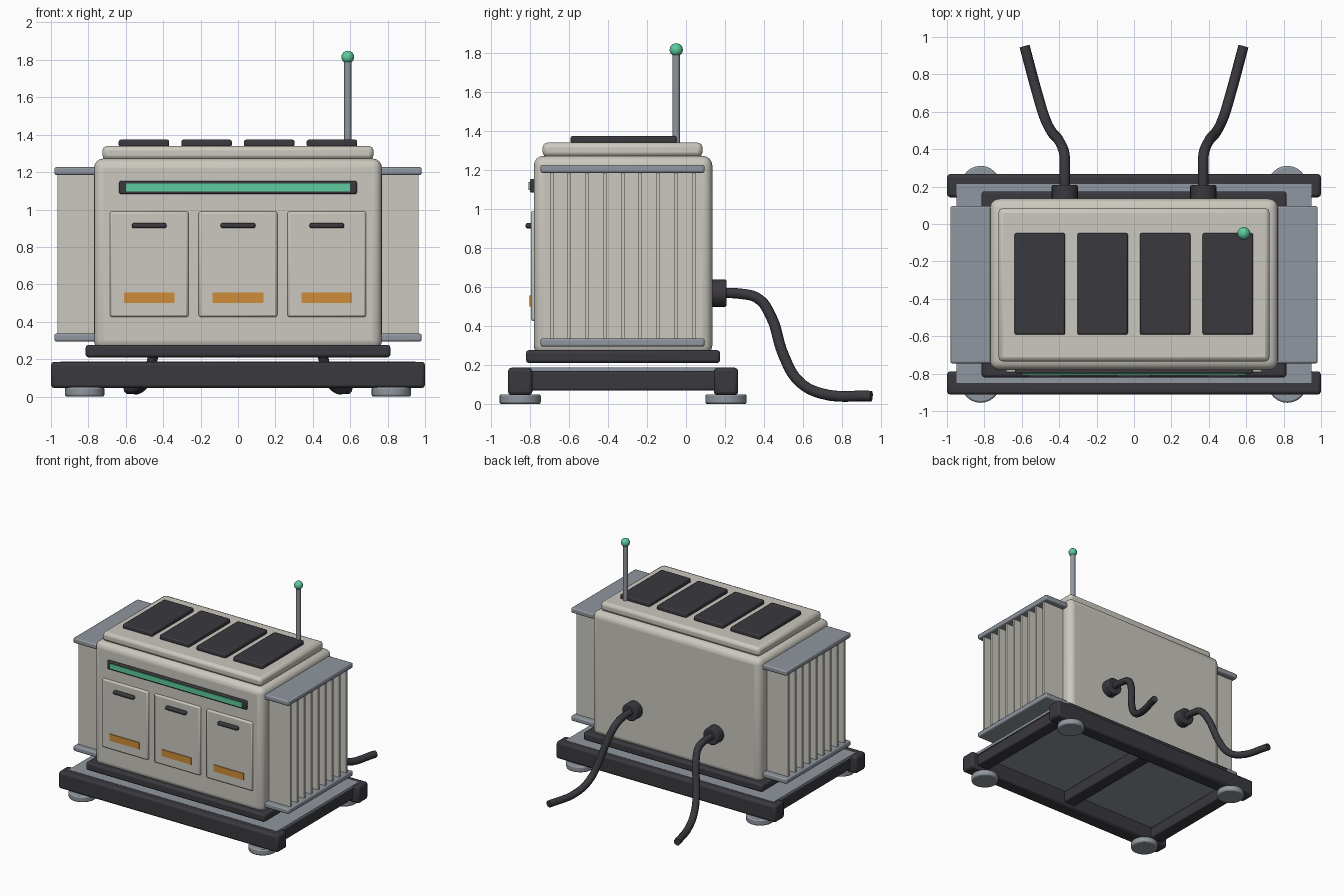
import bpy, math
from mathutils import Vector

old = bpy.data.objects.get("Cube")
if old:
    bpy.data.objects.remove(old, do_unlink=True)


def material(name, rgb):
    m = bpy.data.materials.new(name)
    m.use_nodes = True
    m.diffuse_color = (*rgb, 1)
    m.node_tree.nodes["Principled BSDF"].inputs["Base Color"].default_value = (*rgb, 1)
    return m


BEIGE = material("warm beige", (0.60, 0.58, 0.52))
DARK = material("charcoal", (0.042, 0.04, 0.048))
STEEL = material("blue grey steel", (0.28, 0.31, 0.35))
GREEN = material("mint green", (0.11, 0.60, 0.34))
ORANGE = material("amber", (0.62, 0.27, 0.04))


def finish(ob, name, mat, bevel=0, segments=2):
    ob.name = name
    ob.data.materials.append(mat)
    if bevel:
        mod = ob.modifiers.new("Bevel", "BEVEL")
        mod.width = bevel
        mod.segments = segments
        mod.limit_method = "ANGLE"
    bpy.ops.object.shade_smooth_by_angle(angle=math.radians(35))
    return ob


def box(name, mat, x, y, z, bevel=0, segments=2):
    """Box from (min, max) ranges on each axis."""
    lo, hi = Vector((x[0], y[0], z[0])), Vector((x[1], y[1], z[1]))
    bpy.ops.mesh.primitive_cube_add(size=1, location=(lo + hi) / 2)
    ob = bpy.context.object
    for v in ob.data.vertices:
        v.co = v.co * (hi - lo)
    return finish(ob, name, mat, bevel, segments)


def cylinder(name, mat, radius, depth, location, bevel=0, rotation=(0, 0, 0), sides=24):
    bpy.ops.mesh.primitive_cylinder_add(vertices=sides, radius=radius, depth=depth,
                                        location=location, rotation=rotation)
    return finish(bpy.context.object, name, mat, bevel)


def span(centre, width):
    return (centre - width / 2, centre + width / 2)


# Base frame: long rails, cross beams, deck plate and feet
for name, y in (("front_rail", -0.85), ("rear_rail", 0.205)):
    box(name, DARK, (-1, 1), span(y, 0.125), (0.045, 0.186), 0.018)
    for side, x in (("right", -0.82), ("left", 0.82)):
        cylinder(f"{name}_{side}_foot", STEEL, 0.106, 0.05, (x, y, 0.025), 0.01)
for name, x in (("right", -0.89), ("middle", 0), ("left", 0.89)):
    box(name + "_cross_beam", DARK, span(x, 0.11), (-0.82, 0.18), (0.07, 0.166), 0.01)
box("deck_plate", STEEL, (-0.95, 0.95), (-0.85, 0.215), (0.166, 0.188))

# Cabinet body
box("plinth", DARK, (-0.815, 0.815), (-0.82, 0.175), (0.21, 0.276), 0.015)
box("cabinet", BEIGE, (-0.77, 0.77), (-0.78, 0.135), (0.25, 1.272), 0.05, 4)
box("lid", BEIGE, (-0.725, 0.725), (-0.735, 0.085), (1.265, 1.34), 0.025, 2)

# Roof panels
for i in range(4):
    box(f"roof_panel_{i + 1}", DARK, span(-0.503 + 0.335 * i, 0.27), (-0.592, -0.048),
        (1.335, 1.373), 0.01)

# Antenna
cylinder("antenna_rod", STEEL, 0.02, 0.47, (0.587, -0.05, 1.565), sides=16)
bpy.ops.mesh.primitive_uv_sphere_add(segments=20, ring_count=12, radius=0.034,
                                     location=(0.587, -0.05, 1.815))
finish(bpy.context.object, "antenna_tip", GREEN)

# Status light bar
box("light_bar_frame", DARK, (-0.635, 0.635), (-0.8, -0.76), (1.083, 1.153), 0.008)
box("light_bar", GREEN, (-0.6, 0.6), (-0.808, -0.79), (1.097, 1.138))

# Front doors with handles and labels
for i, x in enumerate((-0.475, 0, 0.475), 1):
    box(f"door_{i}", BEIGE, span(x, 0.42), (-0.795, -0.76), (0.425, 0.99), 0.012)
    box(f"door_handle_{i}", DARK, span(x, 0.185), (-0.822, -0.785), (0.9, 0.928), 0.01)
    box(f"door_label_{i}", ORANGE, span(x, 0.27), (-0.802, -0.793), (0.5, 0.555))

# Side radiators: two caps joined by a row of thin fins
for side, s in (("left", 1), ("right", -1)):
    def out(near, far):
        return tuple(sorted((s * near, s * far)))
    for name, z in (("bottom", 0.315), ("top", 1.205)):
        box(f"{side}_radiator_{name}_cap", STEEL, out(0.75, 0.982), (-0.745, 0.095),
            span(z, 0.042), 0.01)
    for i in range(9):
        box(f"{side}_radiator_fin_{i + 1}", BEIGE, out(0.75, 0.965),
            span(-0.689 + 0.091 * i, 0.018), (0.31, 1.21))

# Rear cables with collars
PATH = [(0.37, 0.13, 0.567), (0.37, 0.28, 0.565), (0.372, 0.37, 0.54), (0.395, 0.435, 0.45),
        (0.445, 0.5, 0.25), (0.48, 0.575, 0.12), (0.515, 0.69, 0.055), (0.585, 0.95, 0.04)]
for side, s in (("left", 1), ("right", -1)):
    cylinder(f"{side}_cable_collar", DARK, 0.07, 0.085, (s * 0.37, 0.165, 0.568), 0.008,
             (math.pi / 2, 0, 0))
    curve = bpy.data.curves.new(f"{side}_cable", "CURVE")
    curve.dimensions = "3D"
    curve.bevel_depth = 0.028
    curve.bevel_resolution = 3
    curve.resolution_u = 6
    curve.use_fill_caps = True
    spline = curve.splines.new("BEZIER")
    spline.bezier_points.add(len(PATH) - 1)
    for point, (x, y, z) in zip(spline.bezier_points, PATH):
        point.co = (s * x, y, z)
        point.handle_left_type = point.handle_right_type = "AUTO"
    curve.materials.append(DARK)
    bpy.context.collection.objects.link(bpy.data.objects.new(f"{side}_cable", curve))
